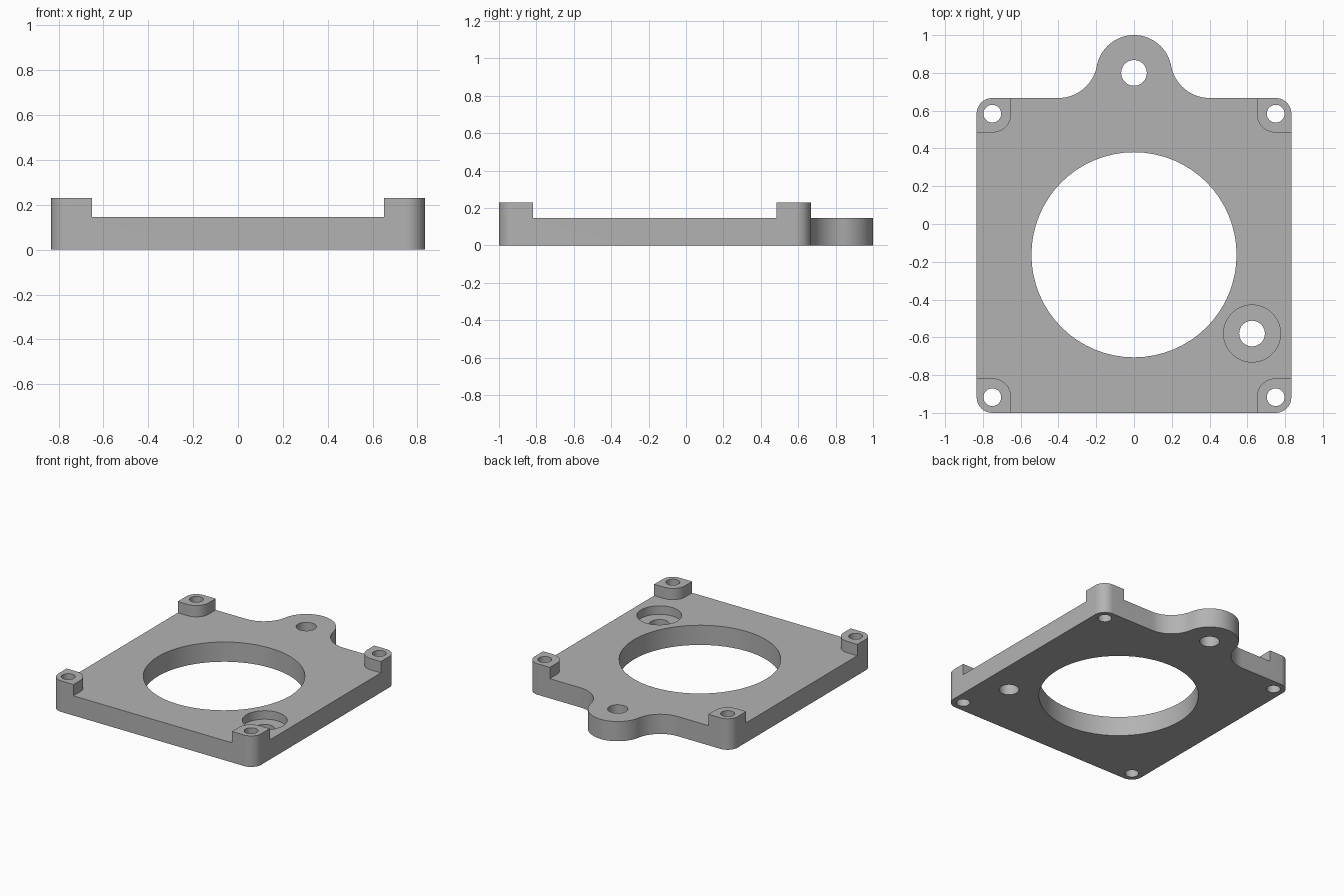
import bpy
import bmesh
from math import sin, cos, pi, atan2, sqrt

cube = bpy.data.objects.get("Cube")
if cube:
    bpy.data.objects.remove(cube, do_unlink=True)

# Main dimensions
HALF_W, FRONT, BACK = 0.833, -1.0, 0.667
PLATE_H, POST_H = 0.146, 0.23
CORNER_R, POST_R, POST_W = 0.083, 0.1, 0.183
EAR_Y, EAR_R, FILLET_R = 0.8, 0.2, 0.208

grey = bpy.data.materials.new("plain grey")
grey.use_nodes = True
colour = (0.45, 0.45, 0.45, 1)
grey.diffuse_color = colour
grey.node_tree.nodes["Principled BSDF"].inputs["Base Color"].default_value = colour


def arc(cx, cy, r, a0, a1, n=12):
    return [(cx + r * cos(a0 + (a1 - a0) * i / n),
             cy + r * sin(a0 + (a1 - a0) * i / n)) for i in range(n + 1)]


def prism(name, outline, z0, z1):
    bm = bmesh.new()
    face = bm.faces.new([bm.verts.new((x, y, z0)) for x, y in outline])
    top = bmesh.ops.extrude_face_region(bm, geom=[face])["geom"]
    verts = [v for v in top if isinstance(v, bmesh.types.BMVert)]
    bmesh.ops.translate(bm, verts=verts, vec=(0, 0, z1 - z0))
    bmesh.ops.recalc_face_normals(bm, faces=bm.faces)
    mesh = bpy.data.meshes.new(name)
    bm.to_mesh(mesh)
    bm.free()
    mesh.materials.append(grey)
    obj = bpy.data.objects.new(name, mesh)
    bpy.context.collection.objects.link(obj)
    return obj


def cut(obj, outline, z0, z1):
    tool = prism("cutter", outline, z0, z1)
    tool.hide_render = True
    mod = obj.modifiers.new("cut", "BOOLEAN")
    mod.operation, mod.solver, mod.object = "DIFFERENCE", "EXACT", tool
    bpy.context.view_layer.objects.active = obj
    bpy.ops.object.modifier_apply(modifier=mod.name)
    bpy.data.objects.remove(tool, do_unlink=True)


def drill(obj, x, y, r, z0=-0.1, n=32):
    cut(obj, arc(x, y, r, 0, 2 * pi, n)[:-1], z0, 0.4)


def mirrored(half):
    return half + [(-x, y) for x, y in reversed(half)]


# Outline: rounded corners, then the filleted mounting ear at the back
fy = BACK + FILLET_R
fx = sqrt((EAR_R + FILLET_R) ** 2 - (fy - EAR_Y) ** 2)
tilt = atan2(fy - EAR_Y, fx)
cx = HALF_W - CORNER_R
half = arc(cx, FRONT + CORNER_R, CORNER_R, -pi / 2, 0)
half += arc(cx, BACK - CORNER_R, CORNER_R, 0, pi / 2)
half += arc(fx, fy, FILLET_R, -pi / 2, tilt - pi, 16)
half += arc(0, EAR_Y, EAR_R, tilt, pi / 2, 20)[1:-1]
outline = half + [(0, EAR_Y + EAR_R)] + [(-x, y) for x, y in reversed(half)]
plate = prism("mounting_plate", outline, 0, POST_H)

# Lower the top face, leaving a rounded post at each corner
px = HALF_W - POST_W
y0, y1 = FRONT + POST_W, BACK - POST_W
pocket = [(px, -1.3)]
pocket += arc(px + POST_R, y0 - POST_R, POST_R, pi, pi / 2)
pocket += [(1.2, y0), (1.2, y1)]
pocket += arc(px + POST_R, y1 + POST_R, POST_R, -pi / 2, -pi)
pocket += [(px, 1.3)]
cut(plate, mirrored(pocket), PLATE_H, 0.4)

# Central opening, ear hole and counterbored hole
drill(plate, 0, -0.163, 0.543, n=64)
drill(plate, 0, EAR_Y, 0.068)
drill(plate, 0.625, -0.58, 0.068)
drill(plate, 0.625, -0.58, 0.151, z0=0.083, n=48)

# Screw holes through the corner posts
for side in (-1, 1):
    for y in (FRONT + CORNER_R, BACK - CORNER_R):
        drill(plate, side * cx, y, 0.047)

bpy.ops.object.select_all(action="DESELECT")
plate.select_set(True)
bpy.context.view_layer.objects.active = plate
bpy.ops.object.shade_smooth_by_angle(angle=pi / 6)
